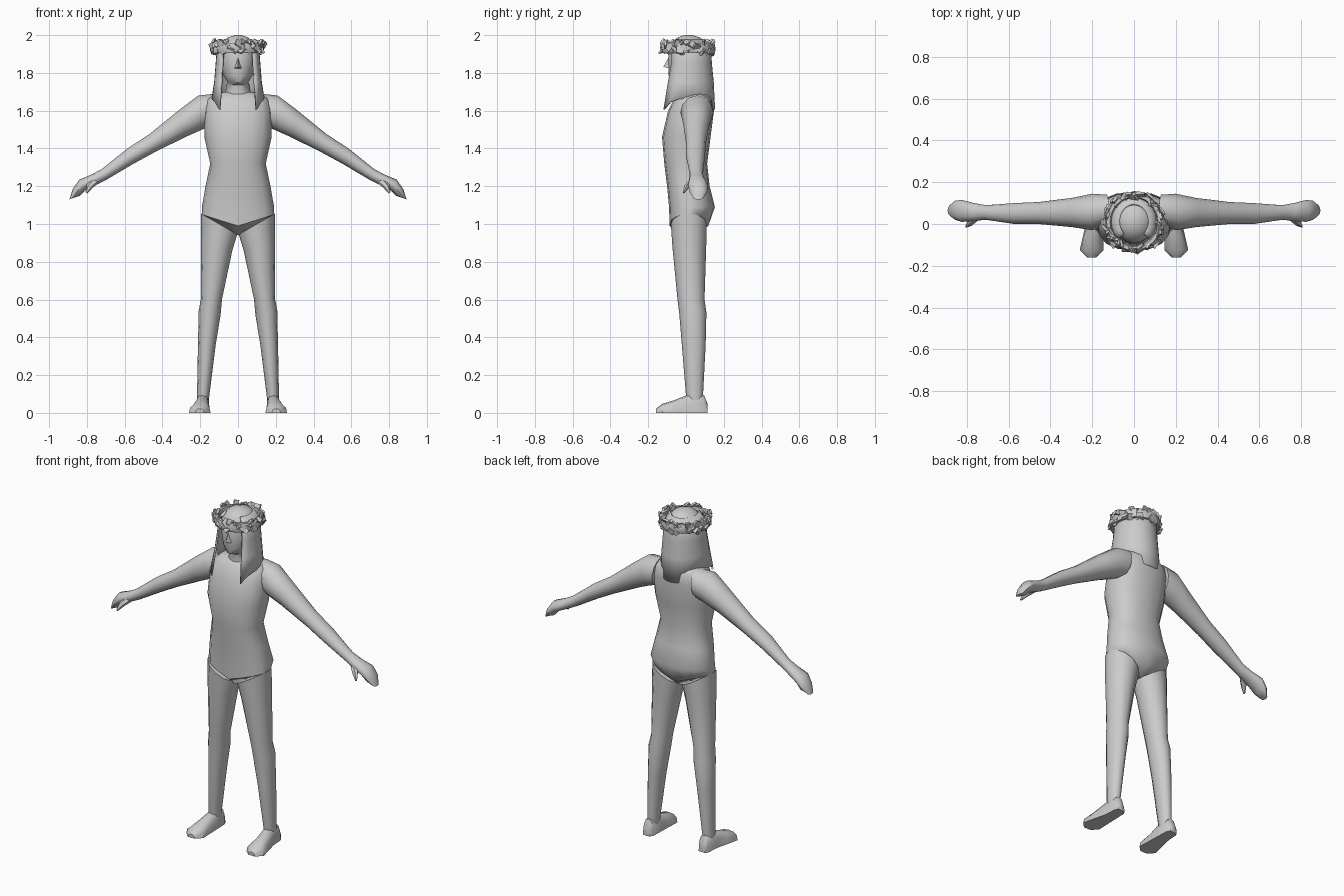
import bpy, bmesh, math, random
from mathutils import Vector, Matrix, Euler

if "Cube" in bpy.data.objects:
    bpy.data.objects.remove(bpy.data.objects["Cube"])

random.seed(4)
grey = bpy.data.materials.new("plain_grey")
grey.diffuse_color = (0.6, 0.6, 0.6, 1)
grey.use_nodes = True
grey.node_tree.nodes["Principled BSDF"].inputs["Base Color"].default_value = grey.diffuse_color


def finish(name, bm, mirror=False, smooth=True):
    bmesh.ops.recalc_face_normals(bm, faces=bm.faces)
    me = bpy.data.meshes.new(name)
    bm.to_mesh(me)
    bm.free()
    me.materials.append(grey)
    ob = bpy.data.objects.new(name, me)
    bpy.context.collection.objects.link(ob)
    if smooth:
        bpy.ops.object.select_all(action='DESELECT')
        ob.select_set(True)
        bpy.context.view_layer.objects.active = ob
        bpy.ops.object.shade_smooth_by_angle(angle=math.radians(45))
    if mirror:
        mod = ob.modifiers.new("mirror", 'MIRROR')
        mod.use_mirror_merge = False
    return ob


def loft(name, rings, mirror=False, closed=True):
    """Skin a list of point rings; closed rings get end caps."""
    bm = bmesh.new()
    vs = [[bm.verts.new(p) for p in r] for r in rings]
    n = len(vs[0])
    for a, b in zip(vs, vs[1:]):
        for i in range(n if closed else n - 1):
            j = (i + 1) % n
            bm.faces.new((a[i], a[j], b[j], b[i]))
    if closed:
        bm.faces.new(vs[0])
        bm.faces.new(vs[-1])
    return finish(name, bm, mirror)


def oval(c, u, v, n=12, power=1.0):
    """Ring around c spanned by the half axes u and v."""
    c, u, v = Vector(c), Vector(u), Vector(v)
    pts = []
    for i in range(n):
        a = 2 * math.pi * i / n
        co, si = math.cos(a), math.sin(a)
        pts.append(c + u * math.copysign(abs(co) ** power, co)
                   + v * math.copysign(abs(si) ** power, si))
    return pts


def level(z, hx, yf, yb, n=16, power=1.0):
    return oval((0, (yf + yb) / 2, z), (hx, 0, 0), (0, (yb - yf) / 2, 0), n, power)


# Torso, closing in a V between the legs
body = [level(*r, power=0.85) for r in (
    (1.70, .075, -.02, .10), (1.685, .13, -.045, .125), (1.66, .165, -.065, .14),
    (1.60, .18, -.095, .148), (1.46, .178, -.127, .13), (1.32, .147, -.115, .112),
    (1.20, .172, -.10, .125), (1.09, .191, -.09, .153), (1.05, .191, -.086, .118),
    (1.05, .185, -.03, .05))]
for ring, drop in ((body[-2], .06), (body[-1], .11)):
    for p in ring:
        p.z -= drop * (1 - min(1, abs(p.x) / .19))
loft("torso", body)

# Legs: x inner, x outer, y front, y back, z inner, z outer
legs = []
for xi, xo, yf, yb, zi, zo in (
        (.004, .195, -.08, .11, .945, 1.055), (.03, .196, -.072, .107, .86, .90),
        (.085, .197, -.045, .098, .60, .60), (.092, .208, -.036, .108, .52, .54),
        (.118, .212, -.022, .104, .36, .36), (.152, .217, .0, .09, .09, .09),
        (.155, .215, .01, .088, .04, .04)):
    legs.append(oval(((xi + xo) / 2, (yf + yb) / 2, (zi + zo) / 2),
                     ((xo - xi) / 2, 0, (zo - zi) / 2), (0, (yb - yf) / 2, 0)))
loft("leg", legs, mirror=True)

# Feet: flat soles, sections running from heel to toe
feet = []
for y, xi, xo, top in (
        (.115, .165, .21, .045), (.095, .153, .22, .095), (.02, .15, .225, .10),
        (-.06, .148, .245, .068), (-.125, .145, .26, .048), (-.16, .18, .225, .022)):
    ring = oval(((xi + xo) / 2, y, 0), ((xo - xi) / 2, 0, 0), (0, 0, top), power=0.8)
    for p in ring:
        p.z = max(0, p.z)
    feet.append(ring)
loft("foot", feet, mirror=True)

# Arms and hands: top x z, bottom x z, y front, y back
arms = []
for xt, zt, xb, zb, yf, yb in (
        (.12, 1.69, .14, 1.52, .0, .14), (.21, 1.68, .19, 1.50, -.03, .145),
        (.31, 1.605, .28, 1.46, -.015, .125), (.47, 1.475, .445, 1.378, .0, .105),
        (.585, 1.40, .56, 1.315, .0, .10), (.72, 1.292, .695, 1.235, .02, .09),
        (.775, 1.262, .755, 1.205, .015, .10), (.84, 1.235, .808, 1.18, .01, .115),
        (.875, 1.185, .835, 1.15, .02, .112), (.892, 1.13, .865, 1.14, .04, .09)):
    arms.append(oval(((xt + xb) / 2, (yf + yb) / 2, (zt + zb) / 2),
                     ((xt - xb) / 2, 0, (zt - zb) / 2), (0, (yb - yf) / 2, 0)))
loft("arm", arms, mirror=True)
loft("thumb", [oval(c, (r, 0, r * .5), (0, r, 0), 6) for c, r in (
    ((.755, .035, 1.23), .02), ((.785, .005, 1.20), .016), ((.803, -.012, 1.165), .005))],
    mirror=True)

# Head and neck
loft("head", [level(*r) for r in (
    (1.65, .08, -.045, .09), (1.70, .066, -.04, .09), (1.735, .062, -.045, .09),
    (1.75, .055, -.082, .09), (1.785, .076, -.092, .10), (1.85, .092, -.095, .115),
    (1.92, .10, -.09, .12), (1.96, .086, -.075, .105), (1.987, .055, -.045, .075),
    (2.0, .018, -.008, .035))])

# Nose
bm = bmesh.new()
a, b, c, d = [bm.verts.new(p) for p in (
    (0, -.088, 1.89), (-.022, -.085, 1.822), (.022, -.085, 1.822), (0, -.12, 1.832))]
for f in ((a, b, d), (a, d, c), (b, c, d), (a, c, b)):
    bm.faces.new(f)
finish("nose", bm, smooth=False)

# Long hair, open at the face and raised over the shoulders
locks = []
for k, (z, hx, cy, hy) in enumerate((
        (1.975, .07, .01, .085), (1.93, .108, .01, .118), (1.85, .114, .01, .122),
        (1.75, .122, .004, .138), (1.605, .136, -.007, .156))):
    ring = []
    for i in range(17):
        t = 2.35 * (i / 8 - 1)
        lift = .06 * max(0, math.sin(abs(t))) ** 3 if k == 4 and abs(t) < 2.2 else 0
        ring.append(Vector((hx * math.sin(t), cy + hy * math.cos(t), z + lift)))
    locks.append(ring)
hair = loft("hair", locks, closed=False)
shell = hair.modifiers.new("thickness", 'SOLIDIFY')
shell.thickness = .01
shell.offset = 0

# Wreath: a twig band covered in small tumbled leaves
band = []
for i in range(25):
    t = 2 * math.pi * i / 24
    out = Vector((math.cos(t), math.sin(t), 0))
    band.append(oval((.123 * out.x, .01 + .128 * out.y, 1.932), out * .016, (0, 0, .03), 6))
loft("wreath_band", band)
bm = bmesh.new()
for i in range(84):
    t = 2 * math.pi * (i + random.uniform(-.4, .4)) / 84
    r = random.uniform(-.012, .012)
    pos = Vector(((.128 + r) * math.cos(t), .01 + (.132 + r) * math.sin(t),
                  1.935 + random.uniform(-.026, .026)))
    turn = Euler([random.uniform(-.8, .8) for _ in range(3)]).to_matrix().to_4x4()
    m = (Matrix.Translation(pos) @ Matrix.Rotation(t, 4, 'Z') @ turn
         @ Matrix.Diagonal((.012, random.uniform(.022, .04), random.uniform(.02, .035), 1)))
    bmesh.ops.create_cube(bm, size=1, matrix=m)
finish("wreath_leaves", bm, smooth=False)
